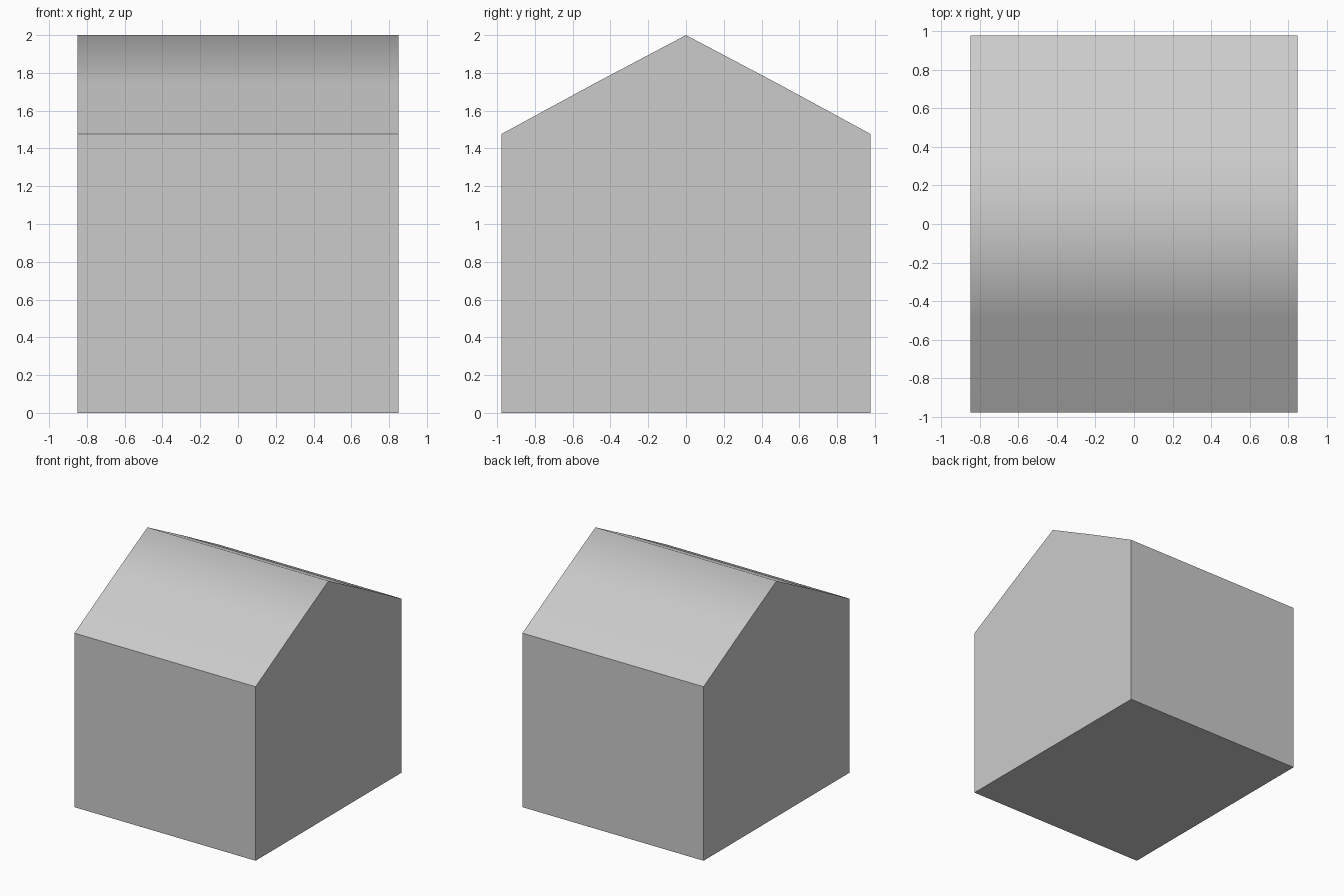
import bpy, bmesh, math

if "Cube" in bpy.data.objects:
    bpy.data.objects.remove(bpy.data.objects["Cube"])

HALF_X, HALF_Y, EAVE, RIDGE = 0.85, 0.978, 1.476, 2.0

# Gable profile in (y, z), with a barely convex roof slope
half = [(HALF_Y, 0.0), (HALF_Y, EAVE), (0.49, 1.741)]
profile = half + [(0.0, RIDGE)] + [(-y, z) for y, z in reversed(half)]

# Solid house block: one gable face extruded along x
bm = bmesh.new()
gable = bm.faces.new([bm.verts.new((-HALF_X, y, z)) for y, z in profile])
result = bmesh.ops.extrude_face_region(bm, geom=[gable], use_keep_orig=True)
verts = [v for v in result["geom"] if isinstance(v, bmesh.types.BMVert)]
bmesh.ops.translate(bm, verts=verts, vec=(2 * HALF_X, 0, 0))
bmesh.ops.recalc_face_normals(bm, faces=bm.faces)

# Roof shades smoothly over the ridge; eaves and gable edges stay sharp
for f in bm.faces:
    f.smooth = True
for e in bm.edges:
    e.smooth = e.calc_face_angle(0) < math.radians(59)

mesh = bpy.data.meshes.new("house_block")
bm.to_mesh(mesh)
bm.free()
house = bpy.data.objects.new("house_block", mesh)
bpy.context.collection.objects.link(house)
